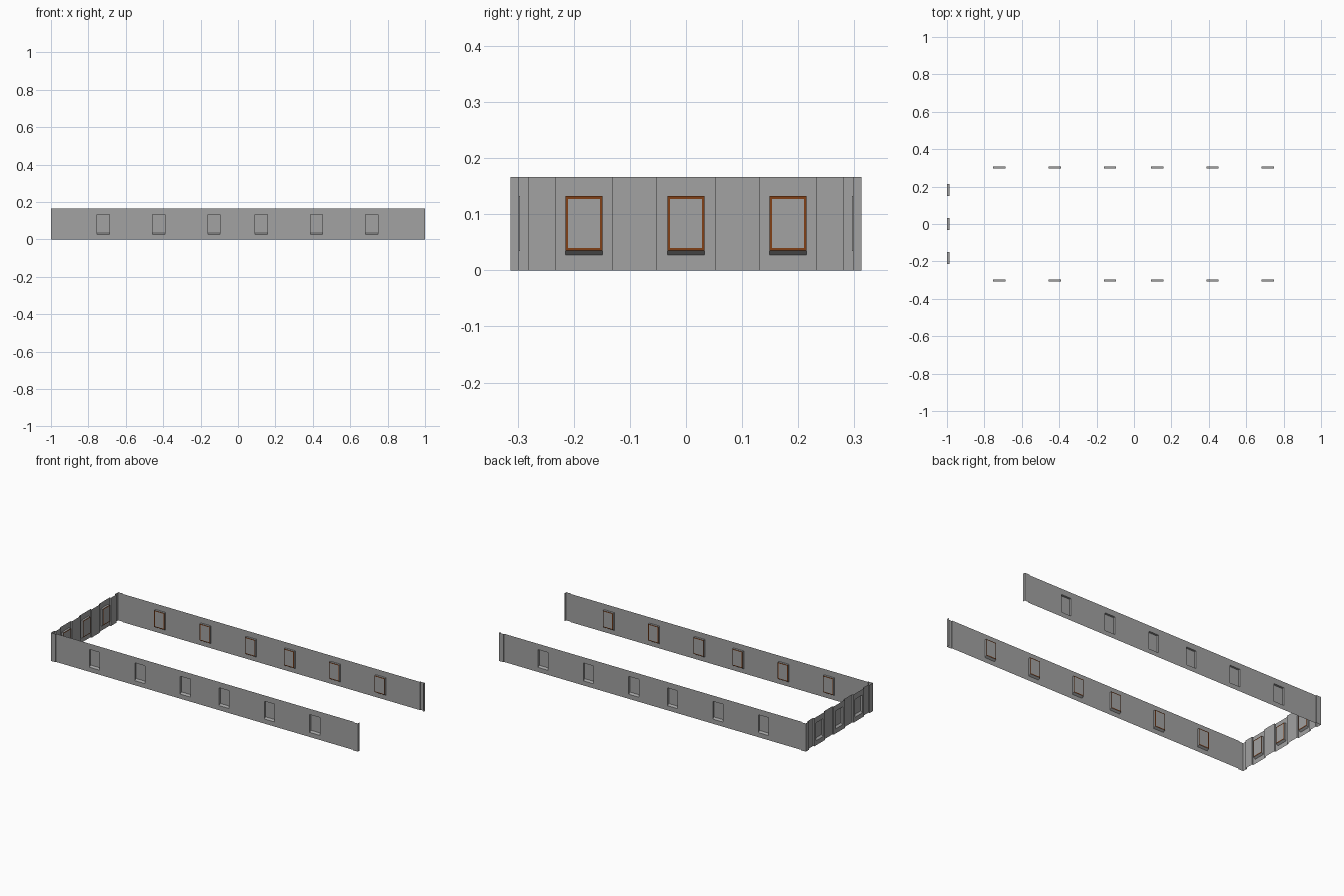
import bpy
import bmesh

if "Cube" in bpy.data.objects:
    bpy.data.objects.remove(bpy.data.objects["Cube"])

H = 0.166                    # wall height
Z0, Z1, ZI = 0.027, 0.132, 0.035   # opening bottom, top, inner sill height
HW = 0.033                   # half window width
DEPTH = 0.012                # window recess depth


def material(name, rgb):
    m = bpy.data.materials.new(name)
    m.diffuse_color = (*rgb, 1)
    m.use_nodes = True
    m.node_tree.nodes["Principled BSDF"].inputs["Base Color"].default_value = m.diffuse_color
    return m


GREY = material("grey_plaster", (0.36, 0.36, 0.36))
BROWN = material("brown_wood", (0.22, 0.05, 0.008))


def make(name, quads, place, mat):
    """Mesh from quads given in wall space (u along, d inward, z up)."""
    bm = bmesh.new()
    for q in quads:
        bm.faces.new([bm.verts.new(place(*p)) for p in q])
    bmesh.ops.remove_doubles(bm, verts=bm.verts, dist=1e-5)
    bmesh.ops.recalc_face_normals(bm, faces=bm.faces)
    me = bpy.data.meshes.new(name)
    bm.to_mesh(me)
    bm.free()
    me.materials.append(mat)
    ob = bpy.data.objects.new(name, me)
    bpy.context.collection.objects.link(ob)


def rect(u0, u1, z0, z1, d):
    return [(u0, d, z0), (u1, d, z0), (u1, d, z1), (u0, d, z1)]


def strip(points):
    """Upright sheet along a plan outline of (u, d) points."""
    return [[(*a, 0), (*b, 0), (*b, H), (*a, H)]
            for a, b in zip(points, points[1:])]


def pierced(u0, u1, d, centres):
    """Flat wall with window openings."""
    quads, u = [], u0
    for c in centres:
        quads += [rect(u, c - HW, 0, H, d),
                  rect(c - HW, c + HW, 0, Z0, d),
                  rect(c - HW, c + HW, Z1, H, d)]
        u = c + HW
    return quads + [rect(u, u1, 0, H, d)]


def window(name, c, d, place):
    a, b, e = c - HW, c + HW, d + DEPTH
    # recess with sloping sill and closed pane
    make(name + "_recess", [
        [(a, d, Z0), (b, d, Z0), (b, e, ZI), (a, e, ZI)],
        [(a, d, Z1), (b, d, Z1), (b, e, Z1), (a, e, Z1)],
        [(a, d, Z0), (a, e, ZI), (a, e, Z1), (a, d, Z1)],
        [(b, d, Z0), (b, e, ZI), (b, e, Z1), (b, d, Z1)],
        rect(a, b, ZI, Z1, e)], place, GREY)
    # thin wooden trim on the room side
    t, f = 0.0045, e + 0.001
    make(name + "_trim", [
        rect(a, a + t, ZI, Z1, f), rect(b - t, b, ZI, Z1, f),
        rect(a + t, b - t, ZI, ZI + t, f),
        rect(a + t, b - t, Z1 - t, Z1, f)], place, BROWN)


# long side walls
xs = [-0.72, -0.424, -0.128, 0.125, 0.42, 0.716]
for side, s in (("front", -1), ("back", 1)):
    def place(u, d, z, s=s):
        return (u, s * (0.313 - d), z)
    make(side + "_wall", pierced(-0.97, 0.97, 0.005, xs), place, GREY)
    for i, x in enumerate(xs):
        window(f"{side}_window_{i + 1}", x, 0.005, place)
    # open end pillar and corner pillar
    make(side + "_end_pillar",
         strip([(0.97, 0.005), (0.97, 0), (1, 0), (1, 0.015)]), place, GREY)
    make(side + "_corner_pillar",
         strip([(-0.97, 0.005), (-0.97, 0), (-1, 0), (-1, 0.031),
                (-0.99, 0.031)]), place, GREY)


# short end wall with three stepped window bays
def place_end(u, d, z):
    return (-1 + d, u, z)


BAY, BACK = 0.001, 0.009
bays = [(-0.182, -0.232, -0.132), (0, -0.052, 0.052), (0.182, 0.132, 0.232)]
quads, u = [], -0.282
for c, lo, hi in bays:
    quads += strip([(u, BACK), (lo, BACK), (lo, BAY)])
    quads += pierced(lo, hi, BAY, [c])
    quads += strip([(hi, BAY), (hi, BACK)])
    u = hi
quads += strip([(u, BACK), (0.282, BACK)])
make("end_wall", quads, place_end, GREY)
for i, (c, lo, hi) in enumerate(bays):
    window(f"end_window_{i + 1}", c, BAY, place_end)
